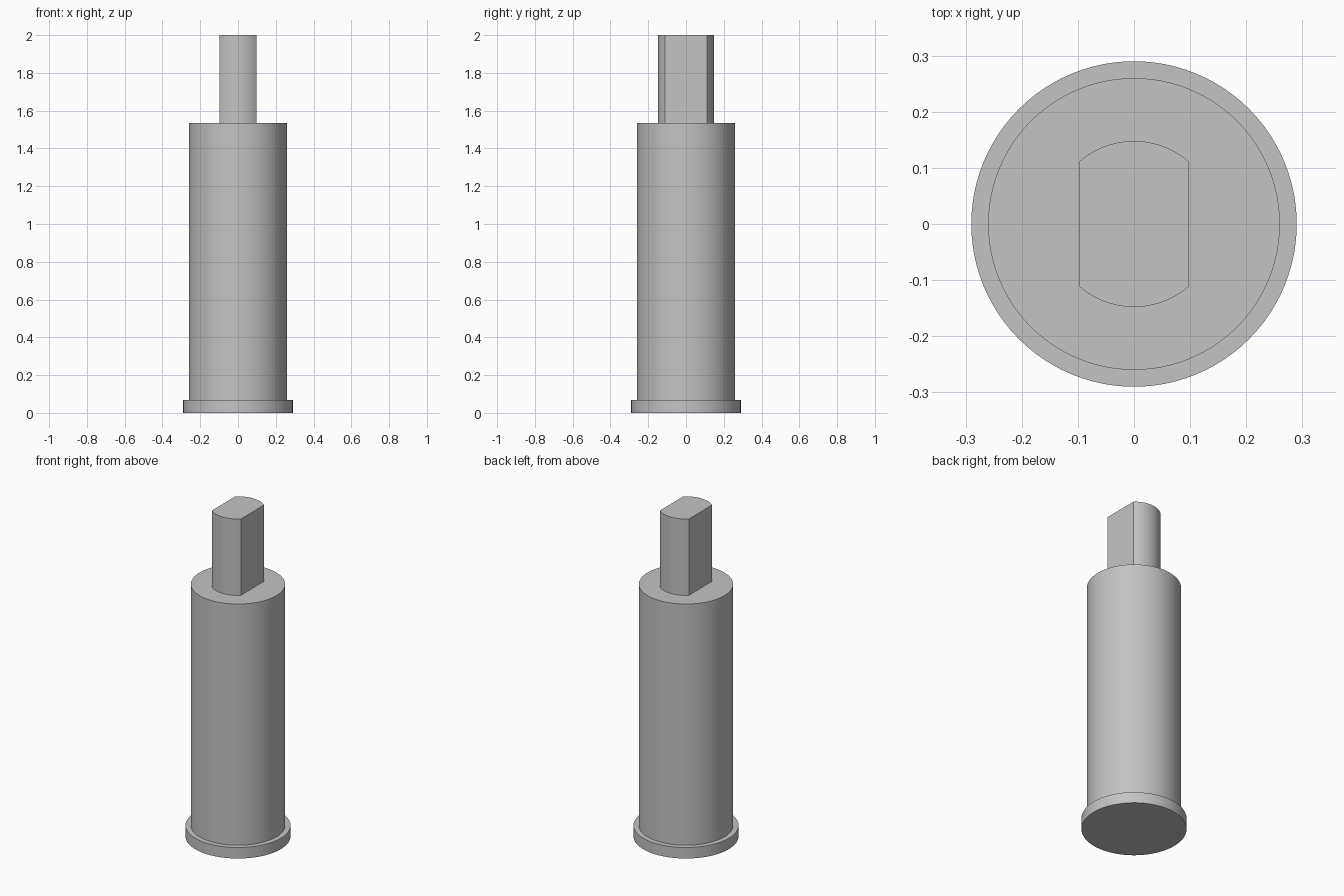
import bpy, bmesh, math

cube = bpy.data.objects.get("Cube")
if cube:
    bpy.data.objects.remove(cube, do_unlink=True)

# Single plain grey finish
GREY = (0.55, 0.55, 0.55, 1.0)
grey = bpy.data.materials.new("plain_grey")
grey.use_nodes = True
grey.diffuse_color = GREY
grey.node_tree.nodes["Principled BSDF"].inputs["Base Color"].default_value = GREY


def circle(radius, sides=96):
    return [(radius * math.cos(2 * math.pi * i / sides),
             radius * math.sin(2 * math.pi * i / sides)) for i in range(sides)]


def double_flat(radius, half_width, steps=24):
    """Circle outline trimmed by two flats facing left and right."""
    start = math.acos(half_width / radius)
    arc = [start + (math.pi - 2 * start) * i / steps for i in range(steps + 1)]
    angles = arc + [a + math.pi for a in arc]
    return [(radius * math.cos(a), radius * math.sin(a)) for a in angles]


def extrude(name, outline, bottom, top):
    """Closed solid from a flat outline, smooth on the curved sides."""
    bm = bmesh.new()
    base = bm.faces.new([bm.verts.new((x, y, bottom)) for x, y in outline])
    result = bmesh.ops.extrude_face_region(bm, geom=[base], use_keep_orig=True)
    raised = [v for v in result["geom"] if isinstance(v, bmesh.types.BMVert)]
    bmesh.ops.translate(bm, verts=raised, vec=(0, 0, top - bottom))
    bmesh.ops.recalc_face_normals(bm, faces=bm.faces[:])
    mesh = bpy.data.meshes.new(name)
    bm.to_mesh(mesh)
    bm.free()
    mesh.materials.append(grey)
    obj = bpy.data.objects.new(name, mesh)
    bpy.context.collection.objects.link(obj)
    bpy.ops.object.select_all(action="DESELECT")
    obj.select_set(True)
    bpy.context.view_layer.objects.active = obj
    bpy.ops.object.shade_smooth_by_angle(angle=math.radians(30))
    return obj


# Base flange, main barrel and flatted drive tang
extrude("base_flange", circle(0.29), 0.0, 0.067)
extrude("main_barrel", circle(0.26), 0.067, 1.535)
extrude("drive_tang", double_flat(0.148, 0.097), 1.535, 2.0)
